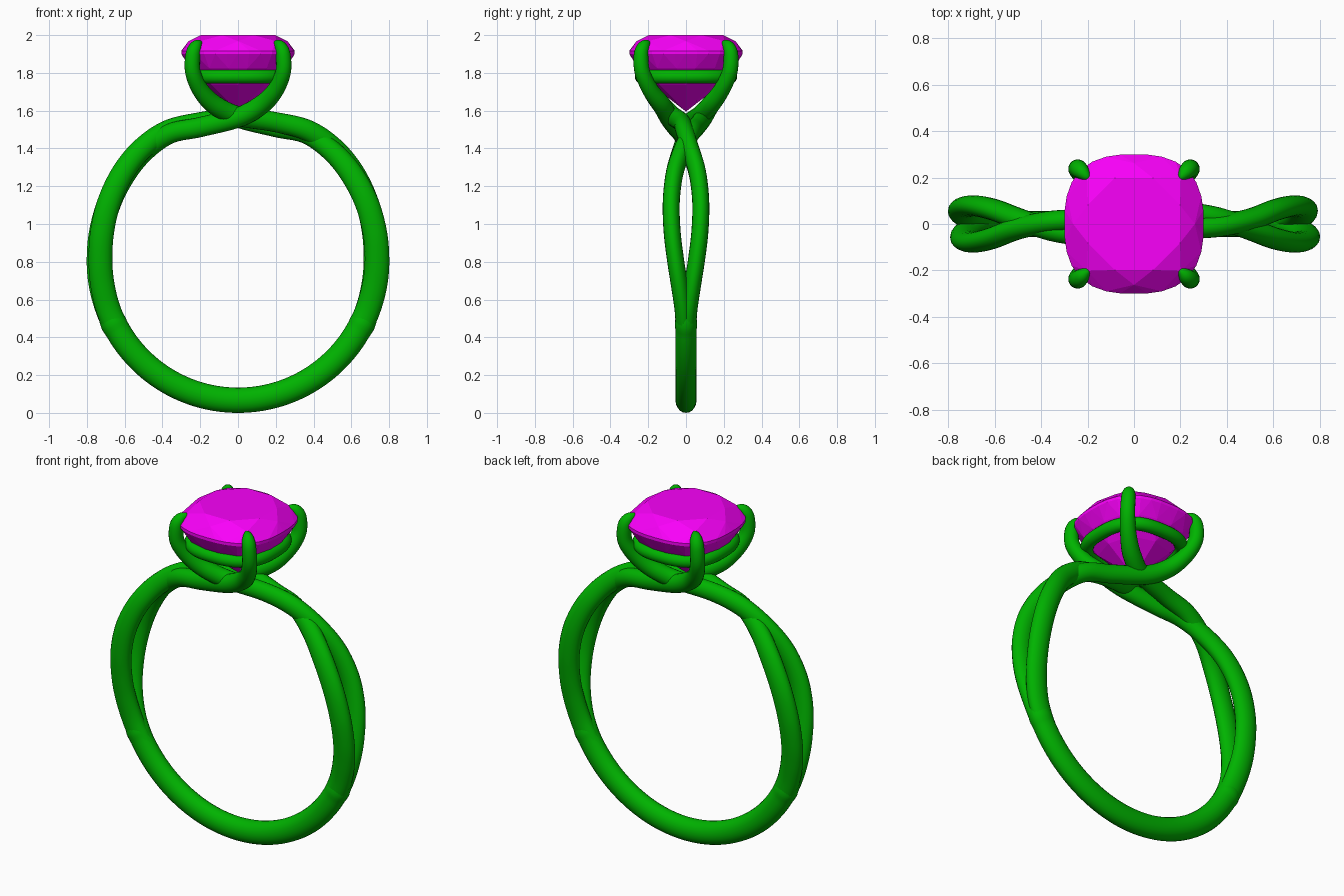
import bpy, bmesh, math
from mathutils import Vector

if "Cube" in bpy.data.objects:
    bpy.data.objects.remove(bpy.data.objects["Cube"])


def material(name, colour):
    m = bpy.data.materials.new(name)
    m.diffuse_color = colour
    m.use_nodes = True
    m.node_tree.nodes["Principled BSDF"].inputs["Base Color"].default_value = m.diffuse_color
    return m


metal = material("metal", (0.0, 0.45, 0.0, 1))
stone = material("stone", (0.95, 0.0, 0.95, 1))
CZ, N_SEC = 0.8, 20


def polar(deg, r, y, rn, ry):
    a = math.radians(deg)
    return (r * math.cos(a), y, CZ + r * math.sin(a), rn, ry)


def spline(keys, steps=8):
    """Catmull-Rom through keys of (x, y, z, radial radius, side radius)."""
    k = [keys[0]] + list(keys) + [keys[-1]]
    out = []
    for i in range(1, len(k) - 2):
        for s in range(steps):
            t = s / steps
            out.append([0.5 * (2 * b + (c - a) * t + (2 * a - 5 * b + 4 * c - d) * t * t
                               + (3 * b - a - 3 * c + d) * t ** 3)
                        for a, b, c, d in zip(*k[i - 1:i + 3])])
    return out + [list(keys[-1])]


def finish(name, bm, mat, smooth):
    bmesh.ops.recalc_face_normals(bm, faces=bm.faces)
    me = bpy.data.meshes.new(name)
    bm.to_mesh(me)
    bm.free()
    for p in me.polygons:
        p.use_smooth = smooth
    me.materials.append(mat)
    ob = bpy.data.objects.new(name, me)
    bpy.context.collection.objects.link(ob)
    return ob


def sweep(name, pts, closed=False):
    """Elliptical tube along pts."""
    bm = bmesh.new()
    n, rings = len(pts), []
    for i, p in enumerate(pts):
        if closed:
            q0, q1 = pts[i - 1], pts[(i + 1) % n]
        else:
            q0, q1 = pts[max(i - 1, 0)], pts[min(i + 1, n - 1)]
        t = (Vector(q1[:3]) - Vector(q0[:3])).normalized()
        ref = Vector((0, 0, 1)) if closed else Vector((0, 1, 0))
        side = (ref - t * ref.dot(t)).normalized()
        nor = t.cross(side)
        c = Vector(p[:3])
        rings.append([bm.verts.new(c + nor * p[3] * math.cos(a) + side * p[4] * math.sin(a))
                      for a in (2 * math.pi * j / N_SEC for j in range(N_SEC))])
    for i in range(n if closed else n - 1):
        r0, r1 = rings[i], rings[(i + 1) % n]
        for j in range(N_SEC):
            k = (j + 1) % N_SEC
            bm.faces.new((r0[j], r0[k], r1[k], r1[j]))
    if not closed:
        bm.faces.new(rings[0])
        bm.faces.new(rings[-1])
    return finish(name, bm, metal, True)


def cushion(a, half, p=2.65):
    """Point on a rounded-square outline."""
    c, s = math.cos(a), math.sin(a)
    r = half / (abs(c) ** p + abs(s) ** p) ** (1 / p)
    return r * c, r * s


# lower half of the band, its ends tapering away between the strands
lower = [polar(d, 0.733, 0, 0.067, 0.056) for d in range(-156, -23, 6)]
sweep("band", spline([polar(-170, 0.733, 0, 0.03, 0.01)] + lower
                     + [polar(-10, 0.733, 0, 0.03, 0.01)], 4))


# strands: split from the band, cross on the shoulder, end as claws opposite
def claw(sy):
    return [(-0.12, sy * 0.127, 1.628, 0.051, 0.05), (-0.195, sy * 0.185, 1.705, 0.045, 0.044),
            (-0.238, sy * 0.23, 1.8, 0.041, 0.041), (-0.24, sy * 0.238, 1.89, 0.039, 0.039),
            (-0.226, sy * 0.226, 1.935, 0.034, 0.034), (-0.206, sy * 0.206, 1.955, 0.021, 0.021),
            (-0.188, sy * 0.188, 1.958, 0.004, 0.004)]


under = [polar(-38, 0.733, -0.004, 0.06, 0.046), polar(-29, 0.733, -0.008, 0.065, 0.046),
         polar(-20, 0.733, -0.016, 0.066, 0.045),
         polar(-10, 0.734, -0.034, 0.066, 0.045), polar(0, 0.736, -0.054, 0.065, 0.045),
         polar(12, 0.741, -0.073, 0.064, 0.045), polar(25, 0.75, -0.078, 0.063, 0.045),
         polar(38, 0.76, -0.06, 0.061, 0.046), polar(50, 0.768, -0.02, 0.056, 0.047),
         polar(62, 0.768, 0.025, 0.053, 0.047),
         (0.2, 0.055, 1.513, 0.053, 0.046), (0.0, 0.092, 1.564, 0.053, 0.048)] + claw(1)
over = [polar(-38, 0.732, 0.004, 0.06, 0.046), polar(-29, 0.732, 0.008, 0.065, 0.046),
        polar(-20, 0.731, 0.016, 0.065, 0.045),
        polar(-10, 0.728, 0.034, 0.064, 0.045), polar(0, 0.728, 0.054, 0.063, 0.045),
        polar(12, 0.736, 0.073, 0.063, 0.045), polar(25, 0.752, 0.078, 0.062, 0.045),
        polar(38, 0.771, 0.06, 0.06, 0.046), polar(50, 0.785, 0.021, 0.058, 0.047),
        polar(62, 0.787, -0.008, 0.056, 0.047),
        (0.2, -0.025, 1.539, 0.053, 0.046), (0.0, -0.07, 1.572, 0.052, 0.047)] + claw(-1)

for label, keys in (("under_strand", under), ("over_strand", over)):
    for side, s in (("right", 1), ("left", -1)):
        turned = [(s * k[0], s * k[1], *k[2:]) for k in keys]
        sweep(f"{side}_{label}", spline(turned))

# gallery rail beneath the stone
sweep("gallery_rail", [(*cushion(2 * math.pi * i / 64, 0.234), 1.78, 0.037, 0.037)
                       for i in range(64)], closed=True)

# faceted cushion-cut stone: hull of table, crown, girdle, pavilion and culet
bm = bmesh.new()
for count, turn, half, z in ((8, 0.5, 0.205, 2.0), (8, 0, 0.262, 1.968), (32, 0, 0.3, 1.917),
                             (32, 0, 0.3, 1.9), (16, 0.5, 0.255, 1.825), (8, 0, 0.18, 1.735)):
    for i in range(count):
        bm.verts.new((*cushion(2 * math.pi * (i + turn) / count, half), z))
bm.verts.new((0, 0, 1.595))
bmesh.ops.convex_hull(bm, input=bm.verts)
bmesh.ops.dissolve_limit(bm, angle_limit=math.radians(1), verts=bm.verts, edges=bm.edges)
finish("gemstone", bm, stone, False)
